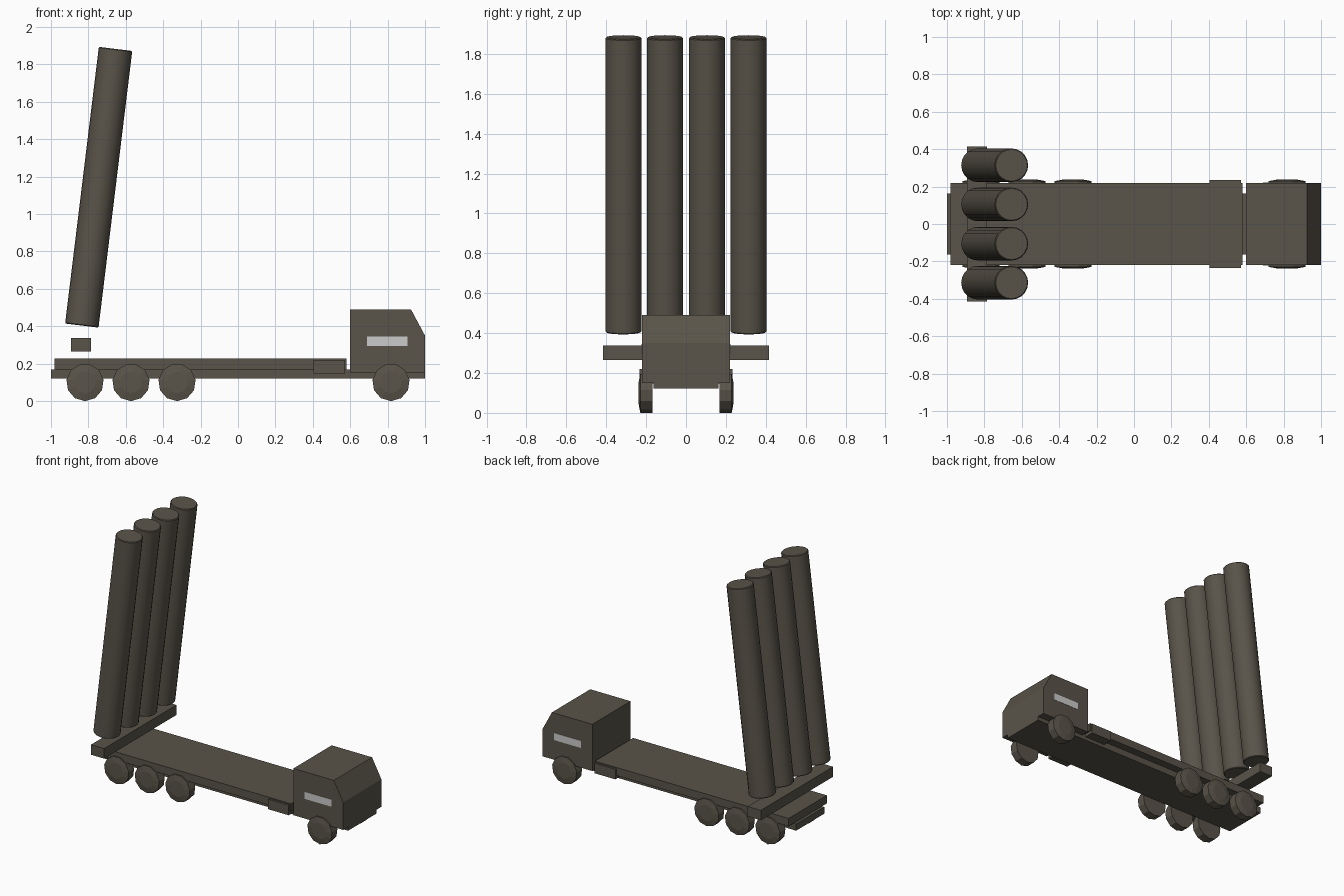
import bpy, bmesh, math
from mathutils import Matrix, Vector

if "Cube" in bpy.data.objects:
    bpy.data.objects.remove(bpy.data.objects["Cube"])


def make_material(name, rgb):
    m = bpy.data.materials.new(name)
    m.diffuse_color = (*rgb, 1)
    m.use_nodes = True
    m.node_tree.nodes["Principled BSDF"].inputs["Base Color"].default_value = m.diffuse_color
    return m


OLIVE = make_material("olive_drab", (0.1, 0.088, 0.067))
GLASS = make_material("window_grey", (0.6, 0.6, 0.6))


def finish(name, bm, mat):
    bmesh.ops.recalc_face_normals(bm, faces=bm.faces)
    me = bpy.data.meshes.new(name)
    bm.to_mesh(me)
    bm.free()
    me.materials.append(mat)
    ob = bpy.data.objects.new(name, me)
    bpy.context.collection.objects.link(ob)
    return ob


def extrude_profile(name, pts, y0, y1, mat=OLIVE):
    """Closed x-z profile extruded from y0 to y1."""
    bm = bmesh.new()
    face = bm.faces.new([bm.verts.new((x, y0, z)) for x, z in pts])
    ext = bmesh.ops.extrude_face_region(bm, geom=[face])
    verts = [v for v in ext["geom"] if isinstance(v, bmesh.types.BMVert)]
    bmesh.ops.translate(bm, verts=verts, vec=(0, y1 - y0, 0))
    return finish(name, bm, mat)


def box(name, x0, x1, y0, y1, z0, z1, mat=OLIVE):
    return extrude_profile(name, [(x0, z0), (x1, z0), (x1, z1), (x0, z1)], y0, y1, mat)


def lathe(name, rings, sides, matrix):
    """Stack of (radius, height) rings, capped at both ends."""
    bm = bmesh.new()
    loops = []
    for r, h in rings:
        loops.append([bm.verts.new((r * math.cos(2 * math.pi * i / sides),
                                    r * math.sin(2 * math.pi * i / sides), h))
                      for i in range(sides)])
    for a, b in zip(loops, loops[1:]):
        for i in range(sides):
            j = (i + 1) % sides
            bm.faces.new((a[i], a[j], b[j], b[i]))
    bm.faces.new(loops[0])
    bm.faces.new(loops[-1])
    bmesh.ops.transform(bm, matrix=matrix, verts=bm.verts)
    return finish(name, bm, OLIVE)


# Chassis and load deck
box("chassis", -1.0, 1.0, -0.162, 0.162, 0.122, 0.17)
box("deck", -0.98, 0.58, -0.22, 0.22, 0.17, 0.228)

# Cab with sloped windscreen
extrude_profile("cab", [(0.6, 0.15), (1.0, 0.15), (1.0, 0.35), (0.925, 0.49), (0.6, 0.49)],
                -0.22, 0.22)

# Parts repeated on both sides
for side, label in ((-1, "right"), (1, "left")):
    box("cab_window_" + label, 0.69, 0.907, side * 0.217, side * 0.222, 0.294, 0.346, GLASS)
    box("side_locker_" + label, 0.405, 0.572, side * 0.16, side * 0.234, 0.147, 0.22)
    for n, x in enumerate((-0.818, -0.572, -0.326, 0.818)):
        # Wheel axis points outwards, one corner points down
        axes = Matrix(((0, side, 0), (0, 0, side), (-1, 0, 0))).to_4x4()
        place = Matrix.Translation((x, 0, 0.1)) @ axes
        lathe(f"wheel_{label}_{n + 1}",
              [(0.1, 0.167), (0.1, 0.229), (0.058, 0.237)], 11, place)

# Tube support beam
box("support_beam", -0.893, -0.787, -0.415, 0.415, 0.265, 0.338)

# Four launch tubes leaning forward
for n, y in enumerate((-0.314, -0.105, 0.105, 0.314)):
    lean = Matrix.Translation((-0.835, y, 0.404)) @ Matrix.Rotation(math.radians(6.95), 4, 'Y')
    tube = lathe(f"launch_tube_{n + 1}",
                 [(0.085, 0), (0.09, 0.005), (0.09, 1.485), (0.085, 1.49)], 20, lean)
    bpy.ops.object.select_all(action='DESELECT')
    tube.select_set(True)
    bpy.context.view_layer.objects.active = tube
    bpy.ops.object.shade_smooth_by_angle(angle=math.radians(30))
